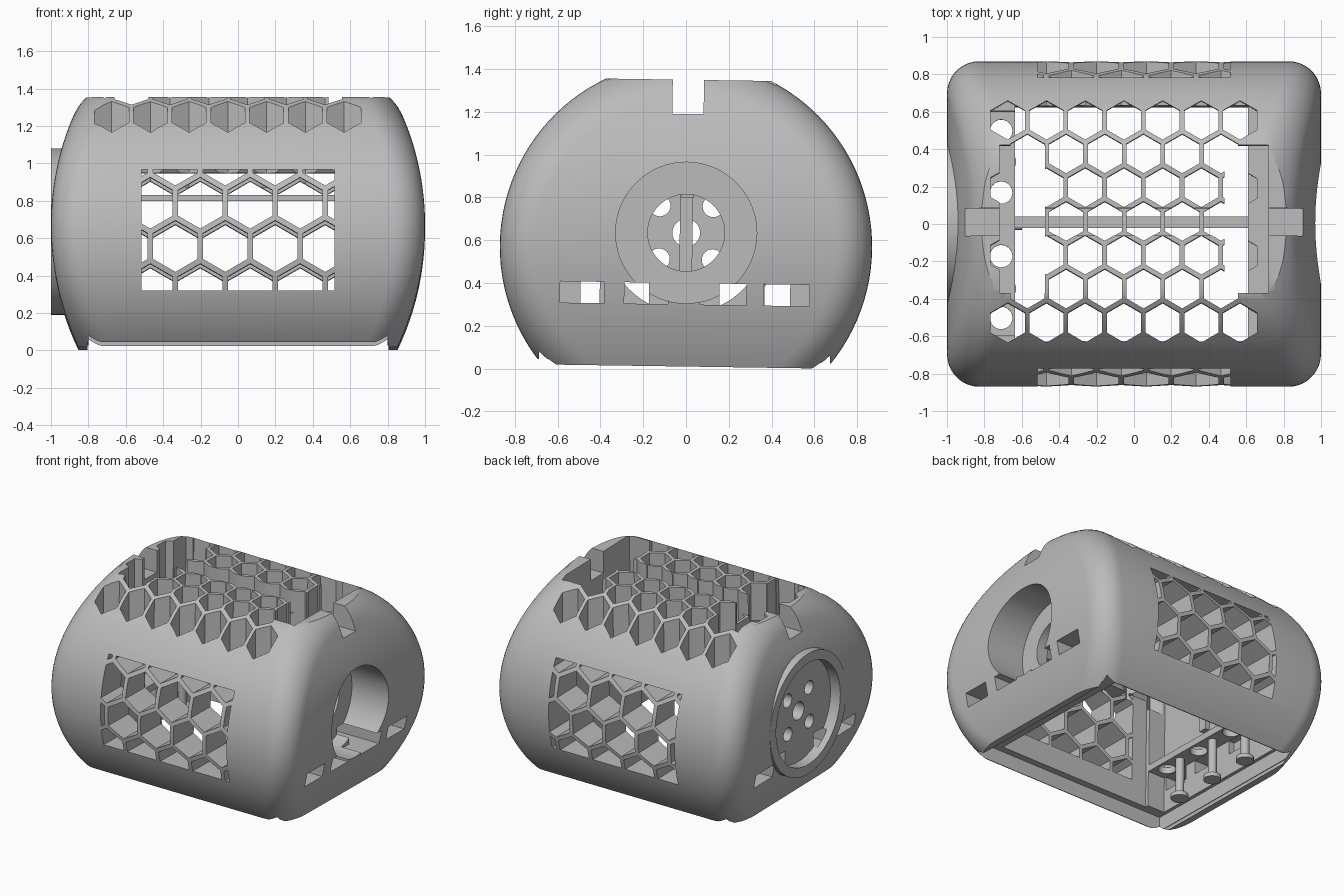
import bpy, bmesh, math
from mathutils import Matrix

if "Cube" in bpy.data.objects:
    bpy.data.objects.remove(bpy.data.objects["Cube"])

grey = bpy.data.materials.new("plain grey")
grey.diffuse_color = (0.5, 0.5, 0.5, 1)
grey.use_nodes = True
grey.node_tree.nodes["Principled BSDF"].inputs["Base Color"].default_value = grey.diffuse_color
ZC, R, FILLET = 0.57, 0.87, 0.17      # barrel axis height, radius, end rounding
DOME = 1.52                           # radius of the curved ends
HUB_Z = 0.635


def finish(bm, name):
    bmesh.ops.recalc_face_normals(bm, faces=bm.faces)
    me = bpy.data.meshes.new(name)
    bm.to_mesh(me)
    bm.free()
    me.materials.append(grey)
    ob = bpy.data.objects.new(name, me)
    bpy.context.collection.objects.link(ob)
    return ob


def prisms(name, items):
    """items: (outline, axis, low, high) extruded along the axis."""
    bm = bmesh.new()
    for pts, axis, lo, hi in items:
        place = {'x': lambda p, t: (t, p[0], p[1]),
                 'y': lambda p, t: (p[0], t, p[1]),
                 'z': lambda p, t: (p[0], p[1], t)}[axis]
        a = [bm.verts.new(place(p, lo)) for p in pts]
        b = [bm.verts.new(place(p, hi)) for p in pts]
        bm.faces.new(a[::-1])
        bm.faces.new(b)
        for i in range(len(pts)):
            j = (i + 1) % len(pts)
            bm.faces.new((a[i], a[j], b[j], b[i]))
    return finish(bm, name)


def rect(u0, u1, v0, v1):
    return [(u0, v0), (u1, v0), (u1, v1), (u0, v1)]


def ngon(u, v, r, n=40, turn=0.0):
    return [(u + r * math.cos(2 * math.pi * i / n + turn),
             v + r * math.sin(2 * math.pi * i / n + turn)) for i in range(n)]


def hexagon(u, v, apothem):
    return ngon(u, v, apothem / math.cos(math.pi / 6), 6, math.pi / 6)


def box(x0, x1, y0, y1, z0, z1):
    return (rect(x0, x1, y0, y1), 'z', z0, z1)


def combine(target, tool, op='DIFFERENCE'):
    mod = target.modifiers.new("combine", 'BOOLEAN')
    mod.operation, mod.solver, mod.object = op, 'MANIFOLD', tool
    bpy.context.view_layer.objects.active = target
    bpy.ops.object.modifier_apply(modifier=mod.name)
    bpy.data.objects.remove(tool)


def cut(*items):
    combine(shell, prisms("cutter", items))


def end_x(z):
    return 1.0 - DOME + math.sqrt(DOME ** 2 - (z - 0.66) ** 2)


# barrel with domed, rounded ends
bm = bmesh.new()
N, STEPS = 112, 9
arc = [(FILLET * (1 - math.sin(t)), FILLET * (1 - math.cos(t)))
       for t in [math.pi / 2 * k / STEPS for k in range(STEPS + 1)]]
rings = []
for side, seq in ((-1, arc), (1, arc[::-1])):
    for d, e in seq:
        ring = []
        for j in range(N):
            a = 2 * math.pi * j / N
            z = ZC + (R - d) * math.cos(a)
            ring.append(bm.verts.new((side * (end_x(z) - e), (R - d) * math.sin(a), z)))
        rings.append(ring)
for r0, r1 in zip(rings, rings[1:]):
    for j in range(N):
        k = (j + 1) % N
        bm.faces.new((r0[j], r0[k], r1[k], r1[j]))
for ring in (rings[0], rings[-1]):
    for j in range(N // 2):
        ids = [j, j + 1, N - j - 1, (N - j) % N]
        bm.faces.new([ring[i] for i in dict.fromkeys(ids)])
shell = finish(bm, "housing_shell")

# flat top and bottom
combine(shell, prisms("slab", [box(-2, 2, -2, 2, 0.01, 1.35)]), 'INTERSECT')

# two pairs of slots low in both end walls
slots = ((-.585, -.38), (-.285, -.08), (.07, .285), (.365, .58))
cut(*[box(x0, x1, y0, y1, .30, .40) for x0, x1 in ((-1.3, -.7), (.8, 1.3)) for y0, y1 in slots])
# round boss on the left end, with its recess
combine(shell, prisms("boss", [(ngon(0, HUB_Z, 0.445, 64), 'x', -1.0, -0.82)]), 'UNION')
cut((ngon(0, HUB_Z, .375, 64), 'x', -1.3, -.92))

# inner cavity and base plate recess
cut(([(-.63, .1), (.63, .1), (.63, .95), (.54, 1.07), (-.54, 1.07), (-.63, .95)], 'x', -.635, .61))
cut(box(-.8, .8, -.68, .68, -.1, .14))
cut(box(-.805, .805, -1, 1, -.1, .035))
# pockets above and below a plate behind the left end, with screw holes in the plate
cut(box(-.77, -.6, -.6, .6, .45, 1.05))
cut(box(-.775, -.6, -.605, .605, .1, .402))
cut(*[(ngon(-.71, y, .06, 24), 'z', .2, .6) for y in (-.5, -.17, .17, .5)])

# honeycomb windows in front and back
cells = []
for k in range(-1, 3):
    for i in range(-1, 5):
        x = -.335 + .267 * i - (.1335 if k % 2 else 0)
        cells.append((hexagon(x, .545 + .2312 * k, .119), 'y', -1.2, 1.2))
windows = prisms("window_cutter", cells)
combine(windows, prisms("window_frame", [box(-.515, .515, -2, 2, .307, .957)]), 'INTERSECT')
combine(shell, windows)

# honeycomb grille in the top
cells = []
for k in range(-3, 4):
    first, count = (-.675, 7) if k % 2 else (-.57, 6)
    for i in range(count):
        cells.append((hexagon(first + .207 * i, .004 + .1805 * k, .091), 'z', .88, 1.6))
cut(*cells)
# open gaps at both ends of the grille
cut(box(-.72, -.475, -.38, .41, .95, 1.6), box(.485, .72, -.38, .41, 1.0, 1.6))
# channel along the top, running out through both end walls
cut(box(-1.2, 1.2, -.073, .073, 1.19, 1.6))

# right hub bore and motor screw holes
cut((ngon(0, HUB_Z, .33, 64), 'x', .7, 1.3))
cut((ngon(0, HUB_Z, .18, 48), 'x', .5, .9))
cut((ngon(0, HUB_Z, .065, 24), 'x', -1.1, -.6),
    *[(ngon(sy * .125, HUB_Z + sz * .125, .05, 24), 'x', -1.1, -.6)
      for sy in (-1, 1) for sz in (-1, 1)])
# narrower passages from the slots inwards
cut(*[box(x0, x1, y0, y1, .30, .40) for x0, x1 in ((-.95, -.5), (.5, .9))
      for y0, y1 in ((-.49, -.40), (-.285, -.17), (.16, .285), (.37, .49))])

# bar across the cavity and upright behind the boss
parts = [shell,
         prisms("cross_bar", [box(-.64, .615, -.025, .035, .80, .83)]),
         prisms("upright_bar", [box(-.64, -.60, -.03, .03, .45, .82)])]
# screw posts hanging under the left plate
parts.append(prisms("screw_posts", [(ngon(-.69, y, r, 20), 'z', z0, z1)
                                    for y in (-.34, 0, .34)
                                    for r, z0, z1 in ((.03, .13, .43), (.06, .10, .13))]))

# the whole model leans very slightly backwards
lean = Matrix.Translation((0, -.0085, 0)) @ Matrix.Rotation(-.0148, 4, 'X')
bpy.ops.object.select_all(action='DESELECT')
for ob in parts:
    ob.data.transform(lean)
    ob.select_set(True)
bpy.context.view_layer.objects.active = shell
bpy.ops.object.shade_smooth_by_angle(angle=math.radians(30))
